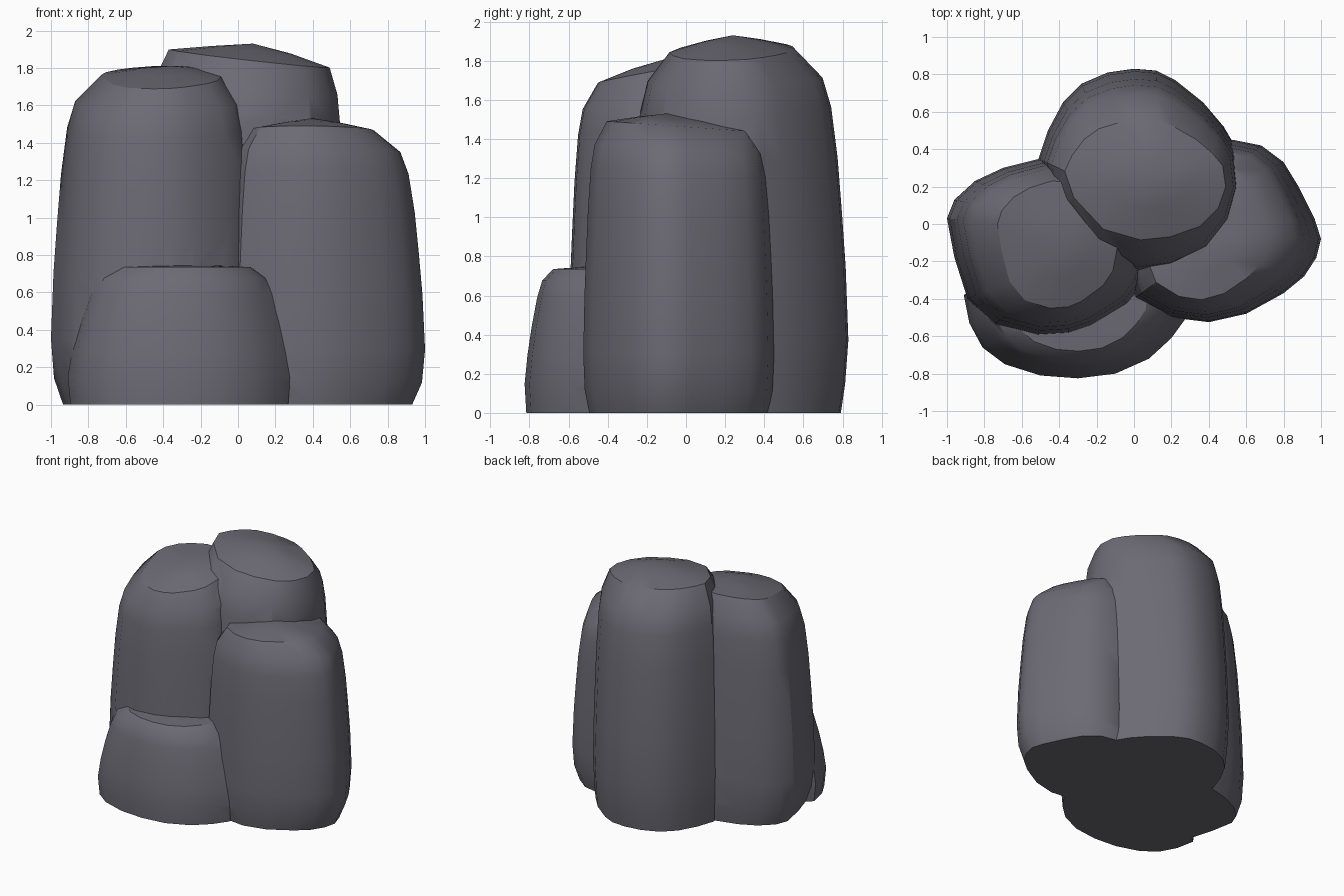
import bpy, bmesh
from mathutils import Vector

if "Cube" in bpy.data.objects:
    bpy.data.objects.remove(bpy.data.objects["Cube"])

rock = bpy.data.materials.new("slate grey")
rock.diffuse_color = (0.15, 0.145, 0.175, 1)
rock.use_nodes = True
rock.node_tree.nodes["Principled BSDF"].inputs["Base Color"].default_value = rock.diffuse_color

# side profiles: (height fraction, blend from widest outline to top rim)
TALL = [(.08, .06), (.2, 0), (.4, .05), (.55, .12),
        (.7, .2), (.84, .32), (.92, .48), (1, 1)]
LOW = [(.2, .0), (.4, .1), (.6, .25), (.8, .44), (.92, .62), (1, 1)]


def column(name, outline, top_c, top_half, rim_z, tilt, peak, foot, profile=TALL):
    """Loft a rounded rock column from its plan outline to a smaller tilted top."""
    base = [Vector(p) for p in outline]
    lo = Vector((min(p.x for p in base), min(p.y for p in base)))
    hi = Vector((max(p.x for p in base), max(p.y for p in base)))
    mid, half = (lo + hi) / 2, (hi - lo) / 2
    peak = Vector(peak)
    bm = bmesh.new()
    rings = []
    for f, k in [(0, foot)] + profile:
        ring = []
        for p in base:
            d = p - mid
            t = Vector((top_c[0] + d.x / half.x * top_half[0],
                        top_c[1] + d.y / half.y * top_half[1]))
            z = f * (rim_z + tilt[0] * (t.x - top_c[0]) + tilt[1] * (t.y - top_c[1]))
            q = p.lerp(t, k)
            ring.append(bm.verts.new((q.x, q.y, z)))
        rings.append(ring)
    # gently domed top
    dome = []
    for v in rings[-1]:
        q = v.co.lerp(peak, .5)
        q.z = v.co.z + (peak.z - v.co.z) * .58
        dome.append(bm.verts.new(q))
    rings.append(dome)
    n = len(base)
    for a, b in zip(rings, rings[1:]):
        for i in range(n):
            j = (i + 1) % n
            bm.faces.new((a[i], a[j], b[j], b[i]))
    bm.faces.new(rings[0][::-1])
    tip = bm.verts.new(peak)
    for i in range(n):
        bm.faces.new((dome[i], dome[(i + 1) % n], tip))
    bmesh.ops.recalc_face_normals(bm, faces=bm.faces)
    me = bpy.data.meshes.new(name)
    bm.to_mesh(me)
    bm.free()
    me.materials.append(rock)
    ob = bpy.data.objects.new(name, me)
    bpy.context.collection.objects.link(ob)
    return ob


# tall back column
back = column("rock_columns", [
    (-.51, .35), (-.46, .5), (-.38, .65), (-.28, .75), (-.14, .81), (0, .83),
    (.12, .82), (.22, .77), (.37, .65), (.48, .52), (.55, .4), (.57, .2),
    (.52, 0), (.4, -.17), (.2, -.27), (0, -.3), (-.25, -.2), (-.45, .1)],
    (.06, .235), (.43, .32), 1.85, (-.11, .03), (.08, .24, 1.93), .14)

# left column
left = column("left_column", [
    (-1, .03), (-.96, .13), (-.85, .23), (-.7, .3), (-.5, .35), (-.3, .34),
    (-.05, .26), (.07, .08), (.1, -.15), (.06, -.32), (-.03, -.43), (-.23, -.55),
    (-.35, -.59), (-.52, -.6), (-.75, -.54), (-.89, -.4), (-.96, -.18)],
    (-.41, -.11), (.32, .34), 1.75, (.02, .18), (-.36, -.1, 1.81), .24)

# right column
right = column("right_column", [
    (.53, .45), (.68, .42), (.8, .33), (.88, .2), (.965, .03), (1, -.08),
    (.975, -.18), (.91, -.28), (.8, -.37), (.6, -.48), (.4, -.525), (.2, -.5),
    (0, -.4), (-.12, -.15), (-.03, .2), (.3, .41)],
    (.385, -.04), (.34, .365), 1.465, (0, -.07), (.4, -.1, 1.53), .25)

# low front boulder
front = column("front_boulder", [
    (-.91, -.38), (-.88, -.53), (-.81, -.66), (-.69, -.75), (-.5, -.81), (-.3, -.825),
    (-.1, -.8), (.08, -.72), (.2, -.61), (.28, -.5), (.29, -.35), (.1, -.18),
    (-.3, -.1), (-.7, -.2)],
    (-.3, -.43), (.37, .25), .735, (0, 0), (-.3, -.45, .75), .06, LOW)

# merge into one solid
bpy.context.view_layer.objects.active = back
back.select_set(True)
for ob in (left, right, front):
    m = back.modifiers.new("union", 'BOOLEAN')
    m.operation = 'UNION'
    m.solver = 'EXACT'
    m.object = ob
    bpy.ops.object.modifier_apply(modifier=m.name)
    bpy.data.objects.remove(ob, do_unlink=True)

bpy.ops.object.shade_smooth_by_angle(angle=0.55)
